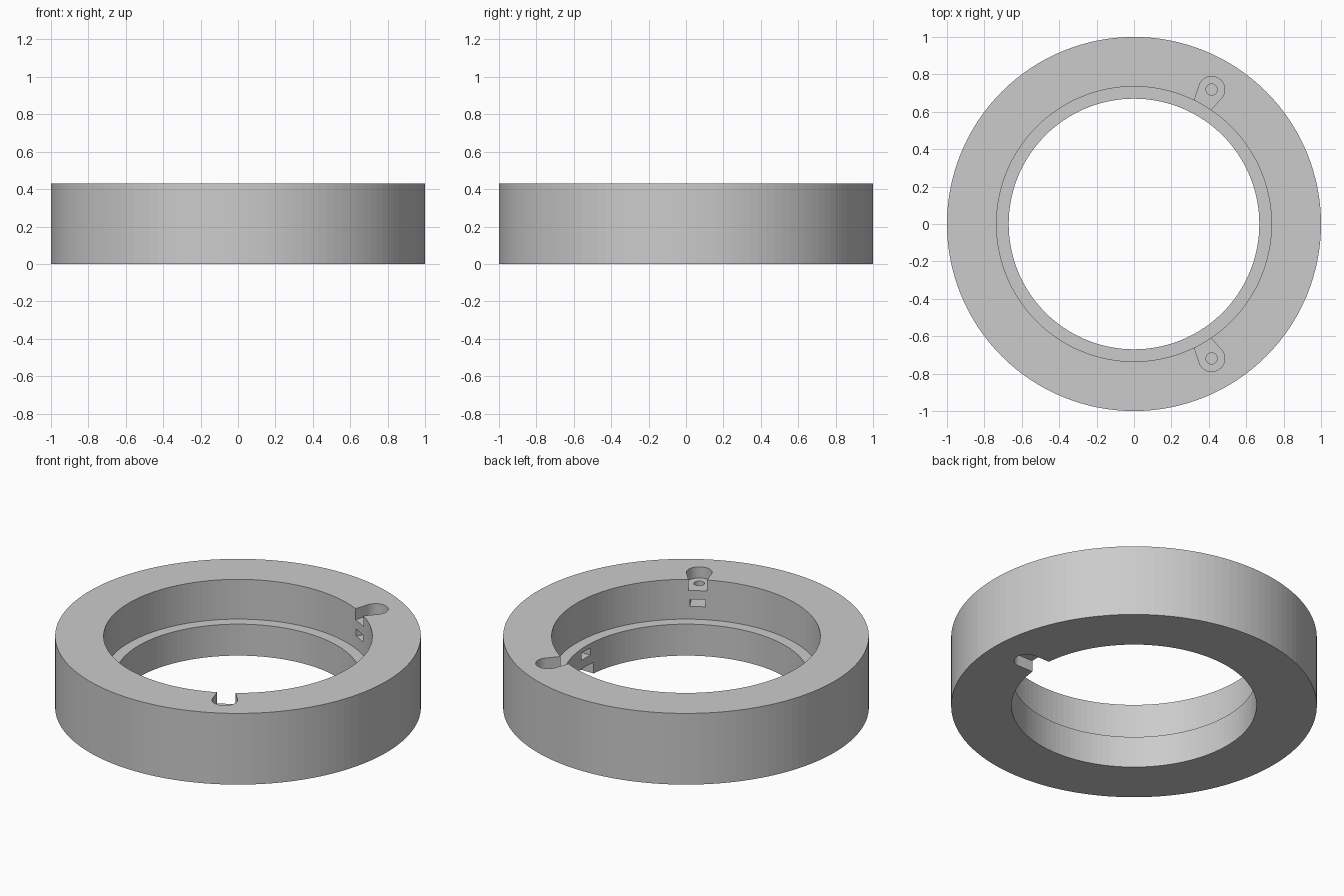
import bpy, bmesh, math
from mathutils import Matrix, Vector

cube = bpy.data.objects.get("Cube")
if cube:
    bpy.data.objects.remove(cube, do_unlink=True)

HEIGHT = 0.43
LEDGE = 0.19
BORE, RECESS = 0.67, 0.735
SEGMENTS = 128

grey = bpy.data.materials.new("light grey")
grey.use_nodes = True
colour = (0.6, 0.6, 0.6, 1)
grey.diffuse_color = colour
grey.node_tree.nodes["Principled BSDF"].inputs["Base Color"].default_value = colour


def add_object(name, bm):
    bmesh.ops.recalc_face_normals(bm, faces=bm.faces)
    mesh = bpy.data.meshes.new(name)
    bm.to_mesh(mesh)
    bm.free()
    mesh.materials.append(grey)
    obj = bpy.data.objects.new(name, mesh)
    bpy.context.collection.objects.link(obj)
    return obj


def revolve(name, profile):
    """Turn a closed (radius, z) profile around the z axis."""
    bm = bmesh.new()
    verts = [bm.verts.new((r, 0, z)) for r, z in profile]
    edges = [bm.edges.new((a, b)) for a, b in zip(verts, verts[1:] + verts[:1])]
    bmesh.ops.spin(bm, geom=verts + edges, axis=(0, 0, 1), cent=(0, 0, 0),
                   angle=math.tau, steps=SEGMENTS, use_merge=True)
    bmesh.ops.remove_doubles(bm, verts=bm.verts, dist=0.0001)
    return add_object(name, bm)


def prism(name, outline, z0, z1, angle):
    """Extrude an (outward, sideways) outline and turn it to an angle."""
    bm = bmesh.new()
    face = bm.faces.new([bm.verts.new((x, y, z0)) for x, y in outline])
    new = bmesh.ops.extrude_face_region(bm, geom=[face])["geom"]
    top = [v for v in new if isinstance(v, bmesh.types.BMVert)]
    bmesh.ops.translate(bm, verts=top, vec=Vector((0, 0, z1 - z0)))
    bm.transform(Matrix.Rotation(angle, 4, "Z"))
    obj = add_object(name, bm)
    obj.hide_render = True
    return obj


def arc(cx, radius, start, end, steps):
    return [(cx + radius * math.cos(a), radius * math.sin(a))
            for a in (start + (end - start) * i / steps for i in range(steps + 1))]


def screw_seat(wall, mouth, angle, from_top):
    """Rounded pocket, screw hole and nut slot, cut from one flat face."""
    centre = wall + 0.095
    inside = wall - 0.03
    bend = math.radians(100 if mouth < 0.06 else 90)
    pocket = [(inside, -mouth)] + arc(centre, 0.07, -bend, bend, 24) + [(inside, mouth)]
    slot = [(inside, -0.043), (centre + 0.025, -0.043), (centre + 0.05, 0),
            (centre + 0.025, 0.043), (inside, 0.043)]
    hole = arc(centre, 0.03, 0, math.tau * 23 / 24, 23)
    cutters = []
    for name, outline, d0, d1 in (("pocket", pocket, -0.05, 0.067),
                                  ("nut_slot", slot, 0.12, 0.163),
                                  ("screw_hole", hole, 0.05, 0.14)):
        z0, z1 = (HEIGHT - d1, HEIGHT - d0) if from_top else (d0, d1)
        cutters.append(prism(name + "_cutter", outline, z0, z1, angle))
    return cutters


# Ring with a stepped bore
ring = revolve("stepped_ring", [(1, 0), (1, HEIGHT), (RECESS, HEIGHT),
                                (RECESS, LEDGE), (BORE, LEDGE), (BORE, 0)])

# Three screw seats in the top, three in the bottom between them
cutters = []
for i in range(3):
    turn = math.tau * i / 3
    cutters += screw_seat(RECESS, 0.045, turn + math.pi, True)
    cutters += screw_seat(BORE, 0.07, turn, False)

for cutter in cutters:
    mod = ring.modifiers.new(cutter.name, "BOOLEAN")
    mod.operation = "DIFFERENCE"
    mod.solver = "EXACT"
    mod.object = cutter

# Bake the cuts and drop the cutters
bpy.context.view_layer.update()
graph = bpy.context.evaluated_depsgraph_get()
baked = bpy.data.meshes.new_from_object(ring.evaluated_get(graph))
ring.modifiers.clear()
ring.data = baked
baked.materials.clear()
baked.materials.append(grey)
for cutter in cutters:
    bpy.data.objects.remove(cutter, do_unlink=True)
